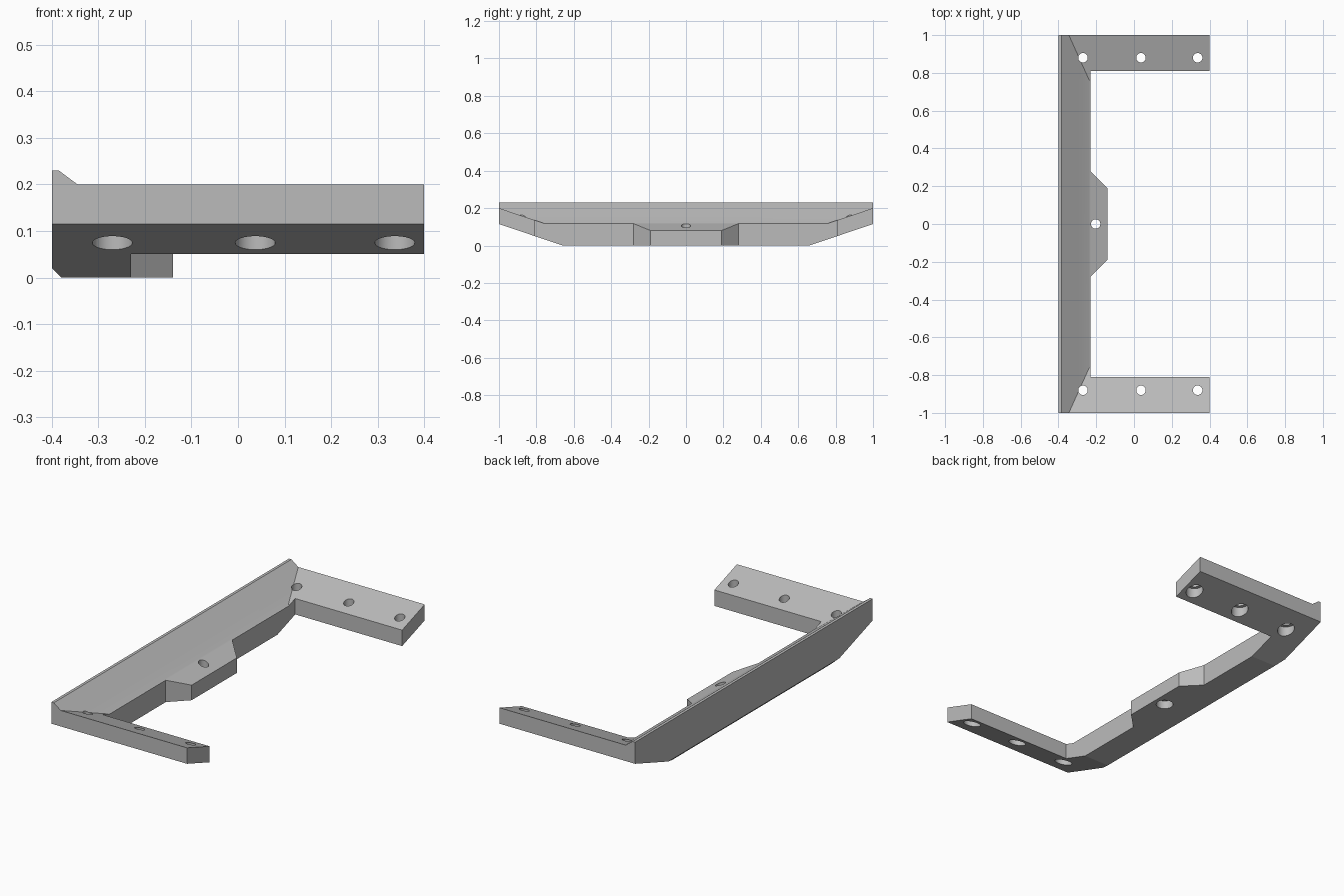
import bpy
import bmesh
from mathutils import Vector

if "Cube" in bpy.data.objects:
    bpy.data.objects.remove(bpy.data.objects["Cube"])

grey = bpy.data.materials.new("plain grey")
grey.diffuse_color = (0.5, 0.5, 0.5, 1)
grey.use_nodes = True
grey.node_tree.nodes["Principled BSDF"].inputs["Base Color"].default_value = grey.diffuse_color


def prism(name, outline, axis, lo, hi):
    """Extrude a 2D outline along an axis: outline is in the other two axes, in order."""
    def place(p, t):
        c = list(p)
        c.insert(axis, t)
        return Vector(c)
    bm = bmesh.new()
    face = bm.faces.new([bm.verts.new(place(p, lo)) for p in outline])
    new = bmesh.ops.extrude_face_region(bm, geom=[face])["geom"]
    shift = place((0, 0), hi - lo)
    bmesh.ops.translate(bm, vec=shift, verts=[v for v in new if isinstance(v, bmesh.types.BMVert)])
    bmesh.ops.recalc_face_normals(bm, faces=bm.faces)
    mesh = bpy.data.meshes.new(name)
    bm.to_mesh(mesh)
    bm.free()
    mesh.materials.append(grey)
    ob = bpy.data.objects.new(name, mesh)
    bpy.context.collection.objects.link(ob)
    return ob


def combine(target, other, operation):
    mod = target.modifiers.new("combine", "BOOLEAN")
    mod.operation, mod.solver, mod.object = operation, "EXACT", other
    bpy.context.view_layer.objects.active = target
    bpy.ops.object.modifier_apply(modifier=mod.name)
    bpy.data.objects.remove(other)


def drill(target, x, y, radius, lo, hi):
    bpy.ops.mesh.primitive_cylinder_add(vertices=40, radius=radius, depth=hi - lo,
                                        location=(x, y, (lo + hi) / 2))
    combine(target, bpy.context.object, "DIFFERENCE")


SLOPE = 0.115 / 0.34

# Long rail with a raised back lip, sloped top and chamfered lower edge
frame = prism("bracket_frame", [(-0.4, 0.02), (-0.38, 0), (-0.1, 0), (-0.1, 0.064),
                                (-0.238, 0.12), (-0.385, 0.23), (-0.4, 0.23)], 1, -1.1, 1.1)

# Tilted arms at both ends
for s in (-1, 1):
    arm = prism("arm", [(s * 0.7, 0.01), (s * 1.1, 0.01), (s * 1.1, 0.2 + 0.1 * SLOPE),
                        (s * 0.7, 0.2 - 0.3 * SLOPE)], 0, -0.37, 0.4)
    combine(frame, arm, "UNION")

# Inner opening, leaving the central mounting pad
half = [(0.5, 0.81), (-0.23, 0.81), (-0.23, 0.28), (-0.14, 0.19)]
opening = prism("opening", half + [(x, -y) for x, y in reversed(half)], 2, -0.2, 0.5)
combine(frame, opening, "DIFFERENCE")

# Slanted underside and flat ends
for s in (-1, 1):
    trim = prism("end_trim", [(s * y, z) for y, z in (
        (0.66 - 0.1 / SLOPE, -0.1), (1, 0.115), (1, 0.5), (1.3, 0.5), (1.3, -0.1))], 0, -0.6, 0.6)
    combine(frame, trim, "DIFFERENCE")

# Screw holes with wide recesses from below
holes = [(x, s * 0.88, 0.115) for s in (-1, 1) for x in (-0.27, 0.037, 0.337)]
for x, y, floor in holes + [(-0.203, 0, 0.045)]:
    drill(frame, x, y, 0.043, -0.1, floor)
    drill(frame, x, y, 0.025, -0.1, 0.4)

# Smooth hole walls, crisp edges elsewhere
bpy.ops.object.select_all(action="DESELECT")
frame.select_set(True)
bpy.context.view_layer.objects.active = frame
bpy.ops.object.shade_smooth_by_angle(angle=0.26)
